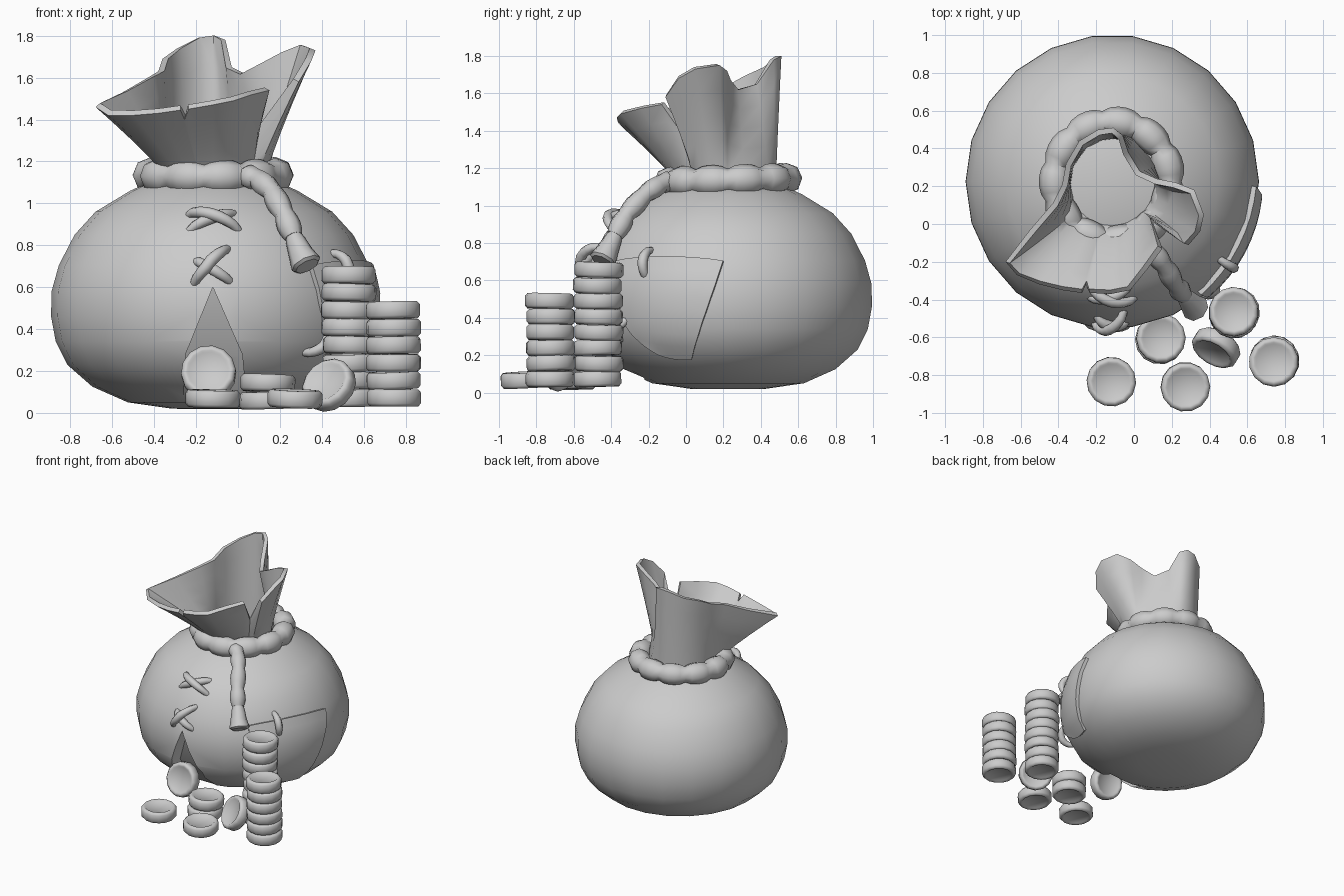
import bpy, bmesh, random
from math import sin, cos, pi, radians, atan2
from mathutils import Vector

if "Cube" in bpy.data.objects:
    bpy.data.objects.remove(bpy.data.objects["Cube"])

random.seed(4)
CX, CY = -0.115, 0.225          # vertical axis of the sack
PROFILE = [(0.0, .018), (.2, .02), (.41, .05), (.58, .125), (.70, .23), (.755, .34), (.777, .46),
           (.775, .58), (.74, .705), (.665, .85), (.565, .96), (.40, 1.06), (.29, 1.11), (0.0, 1.12)]


def make(name, verts, faces, angle=40):
    me = bpy.data.meshes.new(name)
    me.from_pydata([tuple(v) for v in verts], [], faces)
    ob = bpy.data.objects.new(name, me)
    bpy.context.collection.objects.link(ob)
    bm = bmesh.new()
    bm.from_mesh(me)
    bmesh.ops.remove_doubles(bm, verts=bm.verts, dist=1e-5)
    bmesh.ops.dissolve_degenerate(bm, edges=bm.edges, dist=1e-5)
    bmesh.ops.recalc_face_normals(bm, faces=bm.faces)
    bm.to_mesh(me)
    bm.free()
    smooth(ob, angle)
    return ob


def activate(ob):
    bpy.ops.object.select_all(action='DESELECT')
    ob.select_set(True)
    bpy.context.view_layer.objects.active = ob


def smooth(ob, angle):
    activate(ob)
    bpy.ops.object.shade_smooth_by_angle(angle=radians(angle))


def apply_mod(ob, name):
    activate(ob)
    bpy.ops.object.modifier_apply(modifier=name)


def grid_faces(rows, cols, wrap):
    return [(r * cols + c, r * cols + (c + 1) % cols, (r + 1) * cols + (c + 1) % cols, (r + 1) * cols + c)
            for r in range(rows - 1) for c in range(cols if wrap else cols - 1)]


def lathe(name, profile, n, centre=(0, 0), angle=40):
    verts = [(centre[0] + r * cos(2 * pi * i / n), centre[1] + r * sin(2 * pi * i / n), z)
             for r, z in profile for i in range(n)]
    return make(name, verts, grid_faces(len(profile), n, True), angle)


def tube(name, points, radii, cyclic=False):
    cu = bpy.data.curves.new(name, 'CURVE')
    cu.dimensions = '3D'
    cu.bevel_depth = 1.0
    cu.bevel_resolution = 2
    cu.use_fill_caps = True
    sp = cu.splines.new('POLY')
    sp.points.add(len(points) - 1)
    for p, co, r in zip(sp.points, points, radii):
        p.co = (*co, 1)
        p.radius = r
    sp.use_cyclic_u = cyclic
    ob = bpy.data.objects.new(name, cu)
    bpy.context.collection.objects.link(ob)
    activate(ob)
    bpy.ops.object.convert(target='MESH')
    smooth(bpy.context.object, 50)


def surf(deg, z, off=0.0):
    """Point on the sack wall at a compass angle and height."""
    for (r0, z0), (r1, z1) in zip(PROFILE, PROFILE[1:]):
        if z0 <= z <= z1:
            r = r0 + (r1 - r0) * (z - z0) / (z1 - z0)
            break
    slope = Vector((z1 - z0, r0 - r1)).normalized() * off
    a = radians(deg)
    return Vector((CX + (r + slope.x) * cos(a), CY + (r + slope.x) * sin(a), z + slope.y))


# sack body with a torn slit at the front
body = lathe("sack_body", PROFILE, 22, (CX, CY))
wedge = [(-.12, .6, -.46), (-.25, .28, -.38), (-.26, .07, -.22), (.04, .07, -.22), (.02, .28, -.38)]
cut_verts = [(x, -1, z) for x, z, _ in wedge] + [(x, y, z) for x, z, y in wedge]
cut_faces = [(4, 3, 2, 1, 0), (5, 6, 9), (6, 7, 8, 9)] + [(i, (i + 1) % 5, 5 + (i + 1) % 5, 5 + i) for i in range(5)]
cutter = make("slit_cutter", cut_verts, cut_faces)
mod = body.modifiers.new("slit", 'BOOLEAN')
mod.operation = 'DIFFERENCE'
mod.object = cutter
apply_mod(body, "slit")
bpy.data.objects.remove(cutter)
smooth(body, 35)

# flared, folded mouth of the sack: rim points in plan order
RIM = [(-.68, -.20, 1.46), (-.62, -.27, 1.42), (-.50, -.32, 1.42), (-.38, -.35, 1.43), (-.275, -.365, 1.445),
       (-.255, -.32, 1.40), (-.235, -.365, 1.45), (-.12, -.37, 1.47), (-.02, -.35, 1.49), (.07, -.24, 1.52),
       (.15, -.13, 1.54), (.10, .01, 1.34), (.29, -.11, 1.58), (.35, -.04, 1.68), (.37, .05, 1.73),
       (.32, .18, 1.75), (.22, .22, 1.72), (.12, .24, 1.67), (.03, .28, 1.62), (-.03, .38, 1.65),
       (-.06, .47, 1.78), (-.11, .51, 1.80), (-.19, .50, 1.79), (-.29, .44, 1.74), (-.36, .32, 1.69),
       (-.38, .21, 1.63), (-.43, .11, 1.60), (-.55, -.03, 1.53)]
verts = []
ROWS = 6
for k in range(ROWS):
    t = k / (ROWS - 1)
    for x, y, z in RIM:
        a = atan2(y - CY, x - CX)
        nx, ny = CX + .25 * cos(a), CY + .255 * sin(a)
        s = t ** 1.15
        verts.append((nx + (x - nx) * s, ny + (y - ny) * s, 1.09 + (z - 1.09) * t))
mouth = make("sack_mouth", verts, grid_faces(ROWS, len(RIM), True), 50)
sol = mouth.modifiers.new("thickness", 'SOLIDIFY')
sol.thickness = .03
sol.offset = -1
apply_mod(mouth, "thickness")
smooth(mouth, 45)

# lumpy tie ring round the neck
LUMPS, STEP = 11, 5
pts, rad = [], []
for i in range(LUMPS * STEP):
    a = 2 * pi * i / (LUMPS * STEP)
    pts.append((CX + .305 * cos(a), CY + .315 * sin(a), 1.135 + .01 * sin(a)))
    rad.append(.062 + .022 * sin(pi * (i % STEP) / STEP) ** .6)
tube("tie_ring", pts, rad, True)

# hanging rope end with a flared tassel
PATH = [Vector(p) for p in [(.03, -.08, 1.13), (.09, -.13, 1.12), (.16, -.22, 1.06),
                            (.22, -.32, .95), (.265, -.38, .84)]]
pts, rad = [], []
for p, q in zip(PATH, PATH[1:]):
    for j in range(4):
        pts.append(p.lerp(q, j / 4))
        rad.append(.046 + .012 * sin(pi * j / 4))
tube("rope_end", pts + [PATH[-1]], rad + [.044])
tube("rope_tassel", [(.262, -.375, .85), (.275, -.39, .82), (.30, -.42, .76), (.325, -.445, .71), (.33, -.45, .70)],
     [.038, .048, .06, .075, .06])


# chunky stitches
def stitch(name, a, b, lift=.035, r=.029):
    n = 8
    pts = [surf(a[0] + (b[0] - a[0]) * i / n, a[1] + (b[1] - a[1]) * i / n, -.02 + (lift + .02) * sin(pi * i / n) ** .6)
           for i in range(n + 1)]
    tube(name, pts, [r * (.7 + .3 * sin(pi * i / n)) for i in range(n + 1)])


stitch("upper_stitch_a", (-102.5, .955), (-79, .88), .045)
stitch("upper_stitch_b", (-101, .88), (-80, .96), .02)
stitch("lower_stitch_a", (-97.5, .62), (-84.5, .79), .05)
stitch("lower_stitch_b", (-97, .73), (-84, .63), .02)
stitch("patch_stitch_top", (-35, .61), (-36, .77), .045, .027)
stitch("patch_stitch_side", (-53, .28), (-44, .40), .045, .027)

# cloth patch lying on the right side
N = 8
verts = []
for j in range(N + 1):
    v = j / N
    left, right = -47 - 5 * v + 9 * (1 - v) ** 4, -17 + 15 * v ** .8
    for i in range(N + 1):
        u = i / N
        z = .19 + .51 * v + (.07 * (1 - u) ** 3) * (1 - v) + .02 * sin(pi * u) * v
        verts.append(surf(left + (right - left) * u, z, .022))
patch = make("side_patch", verts, grid_faces(N + 1, N + 1, False))
out = sum((f.normal.x for f in patch.data.polygons))
sol = patch.modifiers.new("thickness", 'SOLIDIFY')
sol.thickness = .035
sol.offset = -1 if out > 0 else 1
apply_mod(patch, "thickness")
smooth(patch, 40)

# coins
COIN = [(0, -.034), (.095, -.034), (.103, -.041), (.118, -.041), (.131, -.026), (.131, .026),
        (.118, .041), (.103, .041), (.095, .034), (0, .034)]


def coin(name, pos, normal=(0, 0, 1)):
    ob = lathe(name, COIN, 14, angle=50)
    q = Vector((0, 0, 1)).rotation_difference(Vector(normal).normalized())
    ob.rotation_mode = 'QUATERNION'
    spin = Vector((1, 0, 0)).rotation_difference(Vector((cos(k := random.uniform(-1, 1)), sin(k), 0)))
    ob.rotation_quaternion = q @ spin
    ob.location = pos


def stack(name, x, y, count, z0=.03):
    for i in range(count):
        coin(f"{name}_coin_{i + 1}", (x + random.uniform(-.006, .006), y + random.uniform(-.006, .006),
                                      z0 + .042 + i * .0835),
             (random.uniform(-.04, .04), random.uniform(-.04, .04), 1))


stack("tall_stack", .53, -.47, 8)
stack("short_stack", .745, -.725, 6)
stack("small_stack", .14, -.61, 2, .017)
coin("loose_coin_left", (-.12, -.835, .068), (.02, -.03, 1))
coin("loose_coin_front", (.272, -.862, .068), (.04, -.05, 1))
coin("leaning_coin_slit", (-.14, -.50, .19), (-.05, -.95, .3))
coin("leaning_coin_right", (.435, -.655, .132), (-.45, -.77, .5))
